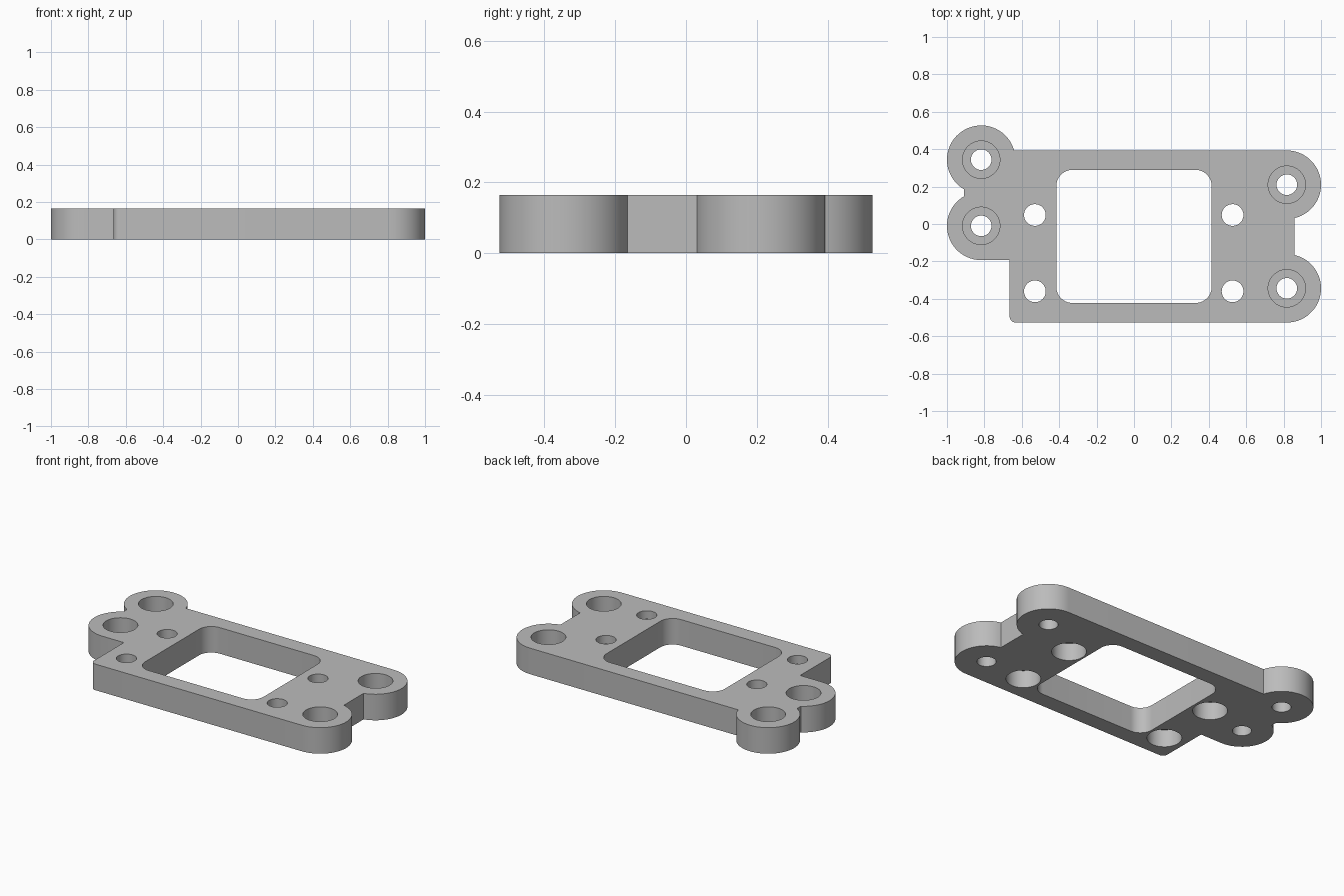
import bpy, bmesh
from math import radians, cos, sin

cube = bpy.data.objects.get("Cube")
if cube:
    bpy.data.objects.remove(cube, do_unlink=True)

HEIGHT = 0.165
EAR_R = 0.183
EARS = [(0.817, -0.344), (0.817, 0.21), (-0.817, 0.344), (-0.817, -0.01)]
SCREWS = [(x, y) for x in (-0.53, 0.527) for y in (0.048, -0.36)]

grey = bpy.data.materials.new("mid_grey")
grey.use_nodes = True
colour = (0.5, 0.5, 0.5, 1)
grey.diffuse_color = colour
grey.node_tree.nodes["Principled BSDF"].inputs["Base Color"].default_value = colour


def arc(centre, r, start, end):
    """Points along an arc, angles in degrees."""
    n = max(4, round(abs(end - start) / 6))
    angles = [radians(start + (end - start) * i / n) for i in range(n + 1)]
    return [(centre[0] + r * cos(a), centre[1] + r * sin(a)) for a in angles]


def prism(name, points, z0, z1):
    """Closed outline extruded from z0 to z1."""
    bm = bmesh.new()
    face = bm.faces.new([bm.verts.new((x, y, z0)) for x, y in points])
    top = bmesh.ops.extrude_face_region(bm, geom=[face])["geom"]
    verts = [v for v in top if isinstance(v, bmesh.types.BMVert)]
    bmesh.ops.translate(bm, verts=verts, vec=(0, 0, z1 - z0))
    bmesh.ops.recalc_face_normals(bm, faces=bm.faces)
    mesh = bpy.data.meshes.new(name)
    bm.to_mesh(mesh)
    bm.free()
    mesh.materials.append(grey)
    obj = bpy.data.objects.new(name, mesh)
    bpy.context.collection.objects.link(obj)
    return obj


def bore(centre, r, z0, z1):
    return prism("bore_cutter", arc(centre, r, 0, 360)[:-1], z0, z1)


# Plate outline: one rounded corner and four round ears, counter-clockwise
outline = arc((-0.632, -0.494), 0.033, 180, 270)
outline += arc(EARS[0], EAR_R, -90, 77)
outline += arc(EARS[1], EAR_R, -77, 90)
outline += arc(EARS[2], EAR_R, 15.7, 240)
outline += arc(EARS[3], EAR_R, 120, 270)
outline.append((-0.665, EARS[3][1] - EAR_R))
plate = prism("mounting_plate", outline, 0, HEIGHT)

# Window with rounded corners
window = []
for i, (x, y) in enumerate([(0.33, 0.204), (-0.33, 0.204), (-0.33, -0.337), (0.33, -0.337)]):
    window += arc((x, y), 0.085, 90 * i, 90 * i + 90)
cutters = [prism("window_cutter", window, -0.1, 0.3)]

# Ear holes are counterbored from above, screw holes from below
for c in EARS:
    cutters += [bore(c, 0.055, -0.1, 0.3), bore(c, 0.1, HEIGHT - 0.1, 0.3)]
for c in SCREWS:
    cutters += [bore(c, 0.058, -0.1, 0.3), bore(c, 0.1, -0.1, 0.112)]

bpy.context.view_layer.objects.active = plate
for cutter in cutters:
    cutter.hide_render = True
    cut = plate.modifiers.new("cut", "BOOLEAN")
    cut.operation = "DIFFERENCE"
    cut.solver = "EXACT"
    cut.object = cutter
    bpy.ops.object.modifier_apply(modifier=cut.name)
    bpy.data.objects.remove(cutter, do_unlink=True)

# Smooth the round walls and keep the rims sharp
bpy.ops.object.select_all(action="DESELECT")
plate.select_set(True)
bpy.ops.object.shade_smooth_by_angle(angle=radians(25))
